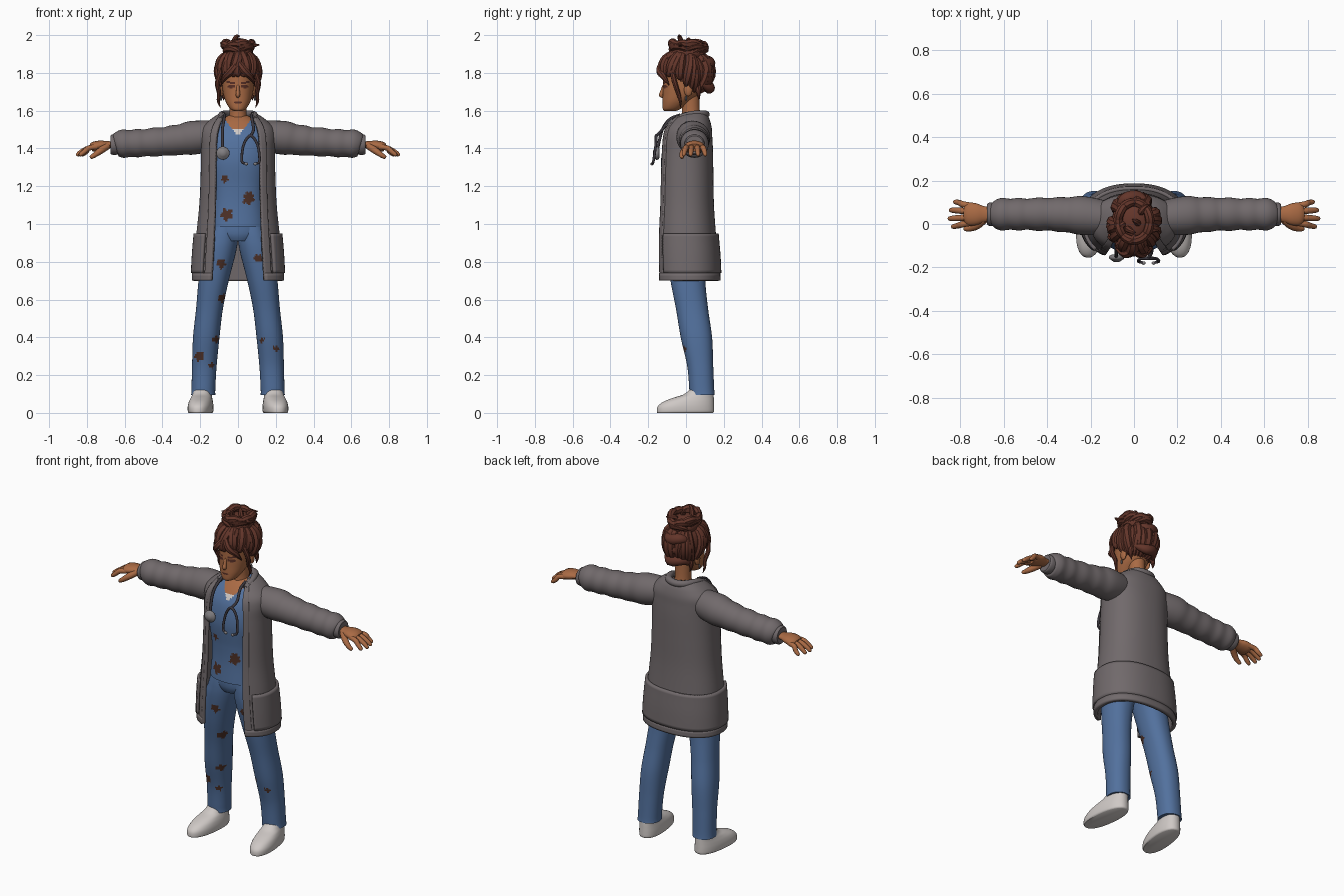
import bpy, bmesh, math, random
from mathutils import Vector

random.seed(4)
COLORS = {"skin": (.40, .145, .058), "hair_brown": (.125, .036, .023), "coat_grey": (.165, .143, .148),
          "scrub_blue": (.085, .165, .34), "stain_brown": (.075, .03, .02), "shoe_white": (.62, .58, .56),
          "tube_dark": (.045, .04, .05), "metal_grey": (.22, .21, .22), "eye_brown": (.10, .03, .02)}
MATS = {}
for key, c in COLORS.items():
    MATS[key] = bpy.data.materials.new(key)
    MATS[key].diffuse_color = (*c, 1)


def spline(keys, k):
    """Catmull-Rom interpolation of equal-length tuples."""
    out = []
    for i in range(len(keys) - 1):
        p = [keys[max(0, min(len(keys) - 1, i + d))] for d in (-1, 0, 1, 2)]
        for s in range(k):
            t = s / k
            out.append(tuple(.5 * (2*b + (c-a)*t + (2*a-5*b+4*c-d)*t*t + (3*b-a-3*c+d)*t**3)
                             for a, b, c, d in zip(*p)))
    return out + [tuple(keys[-1])]


def skin_rings(name, rings, mat, closed=True):
    bm = bmesh.new()
    vs = [[bm.verts.new(p) for p in r] for r in rings]
    n = len(rings[0])
    for a, b in zip(vs, vs[1:]):
        for i in range(n if closed else n - 1):
            j = (i + 1) % n
            bm.faces.new((a[i], a[j], b[j], b[i]))
    if closed:
        bm.faces.new(vs[0][::-1])
        bm.faces.new(vs[-1])
        bmesh.ops.recalc_face_normals(bm, faces=bm.faces)
    me = bpy.data.meshes.new(name)
    bm.to_mesh(me)
    bm.free()
    me.materials.append(MATS[mat])
    ob = bpy.data.objects.new(name, me)
    bpy.context.collection.objects.link(ob)
    return ob


def oval(z, cx, cy, rx, ry, a, n):
    s, c = math.sin(a), math.cos(a)
    return (cx + rx * math.copysign(abs(s) ** (2/n), s), cy - ry * math.copysign(abs(c) ** (2/n), c), z)


def loft(name, keys, mat, sides=32, k=5, n=2.0):
    """Stack of ovals; keys are (z, cx, cy, rx, ry)."""
    return skin_rings(name, [[oval(*q, math.tau * i / sides, n) for i in range(sides)]
                             for q in spline(keys, k)], mat)


def tube(name, pts, mat, sides=10, k=4, flat=1.0):
    """Swept tube; pts are (x, y, z, radius)."""
    path = spline(pts, k)
    rings, ref = [], Vector((.02, .01, 1))
    for i, p in enumerate(path):
        t = (Vector(path[min(i+1, len(path)-1)][:3]) - Vector(path[max(i-1, 0)][:3])).normalized()
        nrm = ref - t * ref.dot(t)
        if nrm.length < .1:
            nrm = t.orthogonal()
        nrm.normalize()
        if i:
            ref = nrm
        else:
            ref = nrm.copy()
        side = t.cross(nrm)
        r = max(p[3], .001)
        rings.append([Vector(p[:3]) + side * r * math.cos(a) + nrm * r * flat * math.sin(a)
                      for a in (math.tau * j / sides for j in range(sides))])
    return skin_rings(name, rings, mat)


def ball(name, c, r, mat, sides=24):
    return loft(name, [(c[2] - r[2] * math.cos(math.pi * i / 12), c[0], c[1],
                        r[0] * max(.01, math.sin(math.pi * i / 12)), r[1] * max(.01, math.sin(math.pi * i / 12)))
                       for i in range(13)], mat, sides, 2)


def paint(ob, mats, rule):
    for m in mats:
        ob.data.materials.append(MATS[m])
    for f in ob.data.polygons:
        f.material_index = rule(f.center, f.normal)


# Stains on the front of the clothes: x, z, radius
STAINS = [(-.07, 1.24, .018), (.055, 1.13, .028), (.06, 1.15, .022), (-.06, 1.05, .03), (-.09, .79, .024),
          (.105, .82, .02), (-.085, .61, .02), (-.205, .30, .024), (-.12, .39, .018), (-.14, .25, .015),
          (.13, .385, .013), (.2, .34, .014)]


def stained(c, n):
    return n.y < -.1 and any(math.hypot(c.x - x, c.z - z) < r * (1 + .22 * math.sin(
        5 * math.atan2(c.z - z, c.x - x) + 40 * x)) for x, z, r in STAINS)


# Scrub top with V neck and undershirt
top = loft("scrub_top", [(.985, 0, 0, .155, .127), (1.1, 0, 0, .145, .12), (1.2, 0, 0, .148, .122),
                         (1.33, 0, 0, .168, .132), (1.43, 0, .005, .17, .122), (1.49, 0, .015, .155, .105),
                         (1.54, 0, .03, .11, .08), (1.575, 0, .04, .05, .05)], "scrub_blue", 120, 16, 2.3)


def top_rule(c, n):
    if n.y < 0 and c.z > 1.465 + abs(c.x) * 1.25:
        return 2 if c.z < 1.505 else 1
    return 3 if stained(c, n) else 0


paint(top, ["skin", "shoe_white", "stain_brown"], top_rule)

# Trousers and shoes
loft("trouser_hips", [(.91, 0, .0, .10, .095), (.95, 0, 0, .145, .11), (1.03, 0, 0, .14, .11)], "scrub_blue", 40, 4)
for s in (-1, 1):
    leg = loft("trouser_leg", [(z, s * x, y, rx, ry) for z, x, y, rx, ry in (
        (.095, .184, .085, .064, .067), (.13, .183, .083, .063, .066), (.25, .178, .075, .065, .069),
        (.4, .168, .055, .07, .083), (.55, .151, .032, .071, .085), (.7, .129, .01, .08, .092),
        (.85, .101, 0, .09, .102), (.93, .083, 0, .083, .105), (1.0, .075, 0, .07, .1))], "scrub_blue", 72, 14, 2.2)
    paint(leg, ["stain_brown"], lambda c, n: int(stained(c, n)))
    shoe = loft("shoe", [(0, 0, -.005, .058, .148), (.008, 0, -.003, .064, .153), (.035, 0, 0, .065, .15),
                         (.06, 0, .015, .061, .134), (.08, 0, .04, .055, .108), (.098, 0, .067, .05, .079),
                         (.125, 0, .08, .046, .058)], "shoe_white", 32, 4, 2.3)
    shoe.location = (s * .198, 0, 0)
    shoe.rotation_euler.z = s * .12

# Long open coat: z, cy, rx, ry, half width of the opening
COAT = spline([(.70, .008, .236, .166, .14), (.83, .004, .23, .164, .133), (.95, 0, .22, .158, .127),
               (1.1, -.002, .205, .15, .122), (1.25, -.002, .198, .147, .12), (1.38, .0, .196, .143, .118),
               (1.46, .003, .2, .136, .113), (1.51, .01, .19, .126, .103), (1.55, .02, .15, .106, .09),
               (1.575, .028, .115, .086, .078), (1.592, .035, .085, .066, .07)], 8)


def coat_panel(name, z0, z1, start, end, grow, thick, n=2.3, cols=64):
    """Part of the coat wrap between two heights; angles run from one front edge to the other."""
    rings = []
    for z, cy, rx, ry, w in COAT:
        if z0 <= z <= z1:
            a0 = math.asin(min(1, (w / rx) ** (n / 2)))
            lo = a0 + start if start >= 0 else math.tau - a0 + start
            hi = a0 + end if end > 0 else math.tau - a0 + end
            rings.append([oval(z, 0, cy, rx + grow, ry + grow, lo + (hi - lo) * i / cols, n)
                          for i in range(cols + 1)])
    ob = skin_rings(name, rings, "coat_grey", False)
    m = ob.modifiers.new("thickness", "SOLIDIFY")
    m.thickness, m.offset = thick, -1


coat_panel("coat_body", .69, 1.6, 0, -.0001, 0, .014)
coat_panel("coat_trim", .69, 1.575, 0, .2, .007, .02, cols=6)
coat_panel("coat_trim", .69, 1.575, -.2, -.0001, .007, .02, cols=6)
coat_panel("coat_pocket_band", .725, .955, .27, -.27, .015, .02)
coat_panel("coat_hem", .69, .74, 0, -.0001, .009, .022)
tube("coat_collar", [(-.088, -.055, 1.555, .014), (-.086, .02, 1.578, .018), (-.055, .085, 1.582, .02),
                     (0, .105, 1.58, .02), (.055, .085, 1.582, .02), (.086, .02, 1.578, .018),
                     (.088, -.055, 1.555, .014)], "coat_grey", 12, 5)

# Sleeves and hands
for s in (-1, 1):
    arm = [(.10, .025, 1.475, .072), (.18, .033, 1.463, .085), (.25, .04, 1.455, .089), (.30, .042, 1.447, .081),
           (.35, .044, 1.442, .08), (.39, .045, 1.437, .074), (.44, .045, 1.434, .077), (.49, .045, 1.43, .071),
           (.53, .045, 1.428, .075), (.57, .045, 1.426, .071), (.61, .045, 1.425, .075), (.64, .045, 1.422, .064),
           (.65, .045, 1.42, .052)]
    tube("coat_sleeve", [(s * x, y, z, r) for x, y, z, r in arm], "coat_grey", 32, 4)
    tube("sleeve_cuff", [(s * x, .045, 1.42, r) for x, r in ((.635, .05), (.645, .054), (.668, .053), (.676, .047))],
         "coat_grey", 28, 3)
    tube("palm", [(s * .64, .045, 1.42, .034), (s * .69, .045, 1.42, .037), (s * .725, .045, 1.417, .05),
                  (s * .76, .045, 1.41, .053), (s * .778, .045, 1.404, .042)], "skin", 20, 4, .5)
    for y, dy, reach in ((.084, .018, .83), (.058, .006, .85), (.031, -.006, .855), (.006, -.018, .84)):
        tube("finger", [(s * .75, y, 1.408, .014), (s * .79, y + dy * .4, 1.402, .0145),
                        (s * (reach - .025), y + dy * .8, 1.382, .013), (s * (reach - .005), y + dy, 1.366, .010),
                        (s * reach, y + dy, 1.361, .003)], "skin", 10, 4)
    tube("thumb", [(s * .69, .02, 1.413, .018), (s * .725, -.008, 1.39, .018), (s * .755, -.021, 1.368, .014),
                   (s * .778, -.022, 1.353, .01), (s * .782, -.022, 1.35, .003)], "skin", 10, 4)

# Neck, head, nose and ears
loft("neck", [(1.49, 0, .02, .075, .07), (1.54, 0, .028, .053, .055), (1.6, 0, .026, .045, .047),
              (1.72, 0, .02, .046, .05)], "skin", 28, 4)
head = loft("head", [(1.598, 0, -.085, .02, .03), (1.61, 0, -.075, .042, .048), (1.645, 0, -.053, .064, .071),
                     (1.69, 0, -.025, .078, .098), (1.74, 0, -.012, .084, .11), (1.81, 0, -.006, .086, .113),
                     (1.87, 0, 0, .075, .095), (1.9, 0, 0, .04, .06)], "skin", 80, 12, 2.2)


def face_rule(c, n):
    x = abs(c.x)
    eye = math.hypot((x - .036) / .021, (c.z - 1.728) / .009) < 1
    brow = .014 < x < .062 and abs(c.z - 1.748 - .15 * (x - .04)) < .0055
    lips = math.hypot(c.x / .022, (c.z - 1.643) / .005) < 1
    return int(n.y < 0 and (eye or brow or lips))


paint(head, ["eye_brown"], face_rule)
tube("nose", [(0, -.117, 1.735, .007), (0, -.127, 1.70, .01), (0, -.131, 1.682, .012), (0, -.121, 1.672, .006)],
     "skin", 12, 4)
for s in (-1, 1):
    ball("ear", (s * .085, .012, 1.71), (.012, .022, .034), "skin", 14)
    ball("earring", (s * .09, .0, 1.665), (.006, .006, .013), "metal_grey", 8)

# Hair cap with a hairline that falls from brow to nape
HC, HR = Vector((0, 0, 1.80)), Vector((.104, .13, .118))


def hairline(y):
    return 1.78 - .09 * max(0, min(1, (y + .05) / .09))


def scalp(phi, z):
    r = math.sqrt(max(0, 1 - ((z - HC.z) / HR.z) ** 2))
    return HR.x * r * math.sin(phi), -HR.y * r * math.cos(phi), z


cap = ball("hair_cap", HC, HR, "hair_brown", 48)
bm = bmesh.new()
bm.from_mesh(cap.data)
bmesh.ops.delete(bm, geom=[f for f in bm.faces if f.calc_center_median().z < hairline(f.calc_center_median().y)],
                 context="FACES")
bm.to_mesh(cap.data)
bm.free()

# Locks swept up from the hairline to the crown
for i in range(24):
    phi = math.tau * i / 24
    base = hairline(-HR.y * math.cos(phi))
    tw = random.uniform(-.25, .35)
    pts = []
    for t, r in ((0, .008), (.15, .02), (.45, .026), (.75, .026), (1, .02)):
        pts.append((*scalp(phi + tw * t, base + (1.905 - base) * t), r * random.uniform(.85, 1.15)))
    tube("hair_lock", pts, "hair_brown", 8, 3)

# Messy knot, rear twist and loose wisps
ball("hair_knot", (0, .01, 1.905), (.08, .095, .052), "hair_brown")
for i in range(15):
    a, h = i * 2.4, random.uniform(-.02, .022)
    pts = []
    for j in range(5):
        b = a + j * .45
        pts.append((.073 * math.sin(b), .012 - .088 * math.cos(b), 1.912 + h + .03 * math.sin(j * .8),
                    (.006, .018, .022, .017, .003)[j]))
    tube("knot_lock", pts, "hair_brown", 8, 4)
for z, r in ((1.86, .030), (1.80, .026), (1.73, .028)):
    tube("rear_twist", [(-.075, .07, z - .02, .01), (-.04, .112, z, r), (.02, .122, z - .012, r),
                        (.07, .085, z + .01, .01)], "hair_brown", 10, 4)
for x, y, dx, dy, top_z in ((-.03, -.02, .04, -.02, 2.0), (.02, 0, -.03, .02, 1.985), (.06, -.03, .055, 0, 1.955),
                            (-.05, 0, -.045, -.02, 1.965), (.03, .05, .04, .04, 1.965), (0, -.06, -.03, -.03, 1.975)):
    tube("hair_wisp", [(x, y, 1.92, .015), (x + dx * .1, y + dy * .2, 1.95, .016),
                       (x + dx * .5, y + dy * .7, top_z - .008, .011), (x + dx, y + dy, top_z - .006, .002)],
         "hair_brown", 7, 4)
for s in (-1, 1):
    tube("side_strand", [(s * .085, -.075, 1.82, .014), (s * .108, -.06, 1.75, .014), (s * .1, -.04, 1.69, .011),
                         (s * .104, -.03, 1.65, .008), (s * .092, -.03, 1.615, .001)], "hair_brown", 8, 4)
    tube("fringe_lock", [(s * .005, -.125, 1.85, .018), (s * .035, -.137, 1.81, .021), (s * .07, -.115, 1.775, .015),
                         (s * .088, -.09, 1.735, .002)], "hair_brown", 8, 4)
    tube("nape_strand", [(s * .06, .06, 1.75, .02), (s * .08, .065, 1.70, .014), (s * .075, .07, 1.655, .002)],
         "hair_brown", 8, 4)

# Stethoscope: hose, chest piece, ear tubes and tips
for s, end in ((-1, (-.082, -.15, 1.40)), (1, (.066, -.158, 1.465))):
    tube("stethoscope_hose", [(s * .07, -.03, 1.578, .008), (s * .074, -.085, 1.555, .008),
                              (s * .082, -.125, 1.50, .008), (*end, .008)], "tube_dark", 10, 5)
tube("chest_piece", [(-.08, y, 1.375, r) for y, r in ((-.14, .02), (-.146, .033), (-.158, .035), (-.164, .028),
                                                     (-.175, .012))], "metal_grey", 20, 2)
tube("ear_tubes", [(.04, -.178, 1.32, .006), (.02, -.172, 1.335, .007), (.03, -.16, 1.42, .007),
                   (.066, -.158, 1.468, .008), (.103, -.16, 1.42, .007), (.114, -.172, 1.335, .007),
                   (.095, -.178, 1.32, .006)], "tube_dark", 10, 6)
for x in (.044, .091):
    ball("ear_tip", (x, -.18, 1.318), (.01, .008, .008), "metal_grey", 10)

# Smooth shading with kept edges
for ob in bpy.data.objects:
    ob.select_set(True)
    bpy.context.view_layer.objects.active = ob
bpy.ops.object.shade_smooth_by_angle(angle=math.radians(40))
